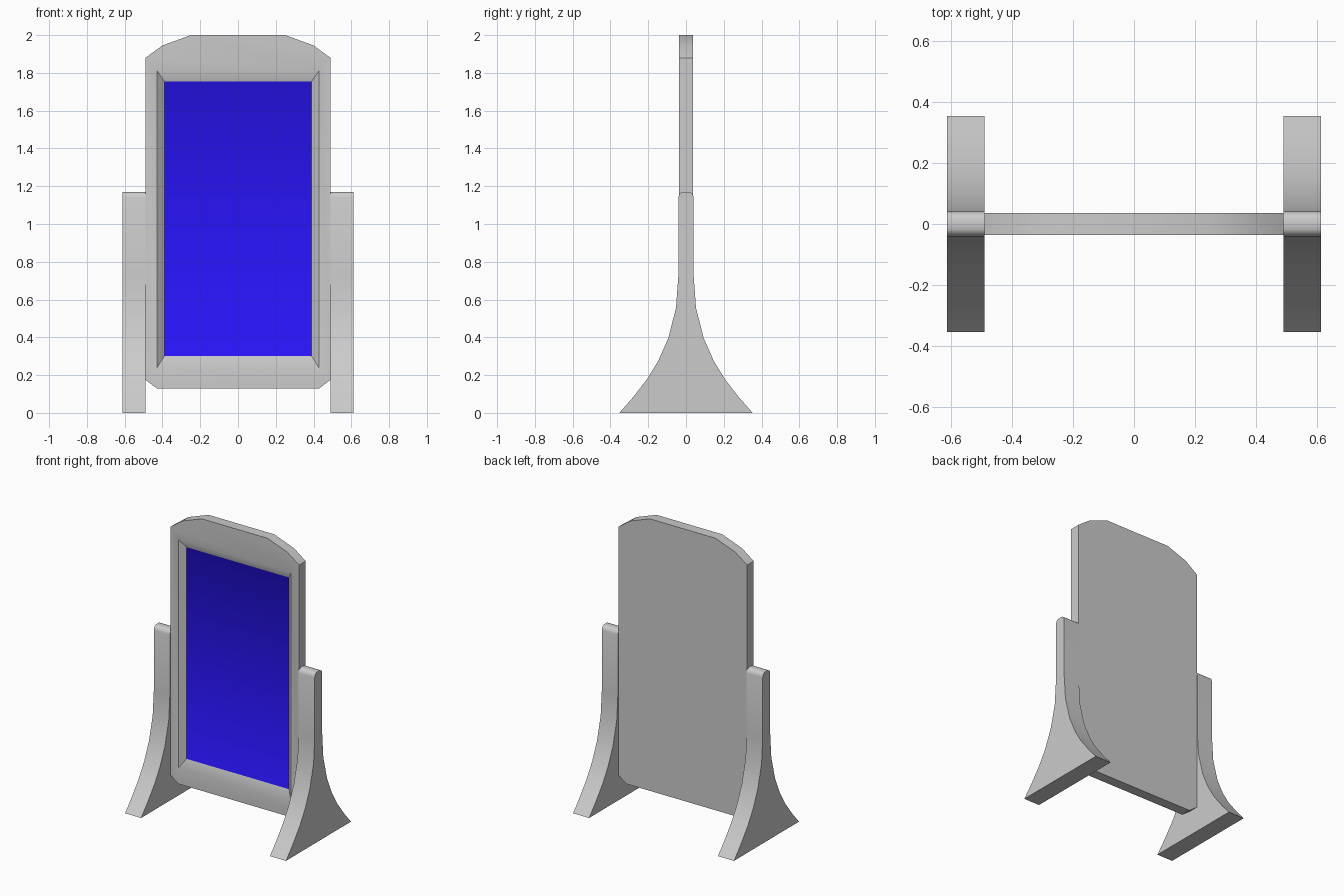
import bpy, bmesh
from math import radians

if "Cube" in bpy.data.objects:
    bpy.data.objects.remove(bpy.data.objects["Cube"])


def finish(bm, name, angle=35):
    bmesh.ops.recalc_face_normals(bm, faces=bm.faces[:])
    mesh = bpy.data.meshes.new(name)
    bm.to_mesh(mesh)
    bm.free()
    obj = bpy.data.objects.new(name, mesh)
    bpy.context.collection.objects.link(obj)
    bpy.ops.object.select_all(action='DESELECT')
    obj.select_set(True)
    bpy.context.view_layer.objects.active = obj
    bpy.ops.object.shade_smooth_by_angle(angle=radians(angle))
    return obj


def ring_faces(bm, a, b):
    n = len(a)
    return [bm.faces.new((a[i], a[(i + 1) % n], b[(i + 1) % n], b[i])) for i in range(n)]


# Mirror board: chamfered outline with a bevelled recess holding the glass
half = [(0.43, 0.13), (0.49, 0.175), (0.49, 1.88), (0.40, 1.945), (0.25, 2.0)]
outline = half + [(-x, z) for x, z in reversed(half)]
DEPTH = 0.036
bm = bmesh.new()


def loop(points, y):
    return [bm.verts.new((x, y, z)) for x, z in points]


def rect(hx, z0, z1):
    return [(hx, z0), (hx, z1), (-hx, z1), (-hx, z0)]


front = loop(outline, -DEPTH)
back = loop(outline, DEPTH)
rim = loop(rect(0.428, 0.24, 1.81), -DEPTH)
inner = loop(rect(0.39, 0.30, 1.755), -0.003)
ring_faces(bm, front, back)
bm.faces.new(back)

# Front border split at the four corners of the opening
br, tr, tl, bl = rim
bm.faces.new((front[1], front[2], tr, br))
bm.faces.new(front[2:8] + [tl, tr])
bm.faces.new((front[7], front[8], bl, tl))
bm.faces.new((front[8], front[9], front[0], front[1], br, bl))
ring_faces(bm, rim, inner)
glass = bm.faces.new(inner)
glass.material_index = 1
board = finish(bm, "mirror_board")

grey = bpy.data.materials.new("frame_grey")
grey.diffuse_color = (0.8, 0.8, 0.8, 1)
grey.use_nodes = True
grey.node_tree.nodes["Principled BSDF"].inputs["Base Color"].default_value = grey.diffuse_color
blue = bpy.data.materials.new("glass_blue")
blue.diffuse_color = (0.022, 0.007, 0.95, 1)
blue.use_nodes = True
blue.node_tree.nodes["Principled BSDF"].inputs["Base Color"].default_value = blue.diffuse_color
board.data.materials.append(grey)
board.data.materials.append(blue)

# Flared stands on both sides
flare = [(0.353, 0), (0.28, 0.083), (0.205, 0.18), (0.147, 0.275), (0.094, 0.395),
         (0.053, 0.555), (0.041, 0.72), (0.041, 1.14), (0.034, 1.161), (0.018, 1.17)]
profile = flare + [(-y, z) for y, z in reversed(flare)]
for side, sx in (("left", -1), ("right", 1)):
    bm = bmesh.new()
    a = [bm.verts.new((sx * 0.49, y, z)) for y, z in profile]
    b = [bm.verts.new((sx * 0.612, y, z)) for y, z in profile]
    ring_faces(bm, a, b)
    bm.faces.new(a)
    bm.faces.new(b)
    finish(bm, side + "_stand", 45)
